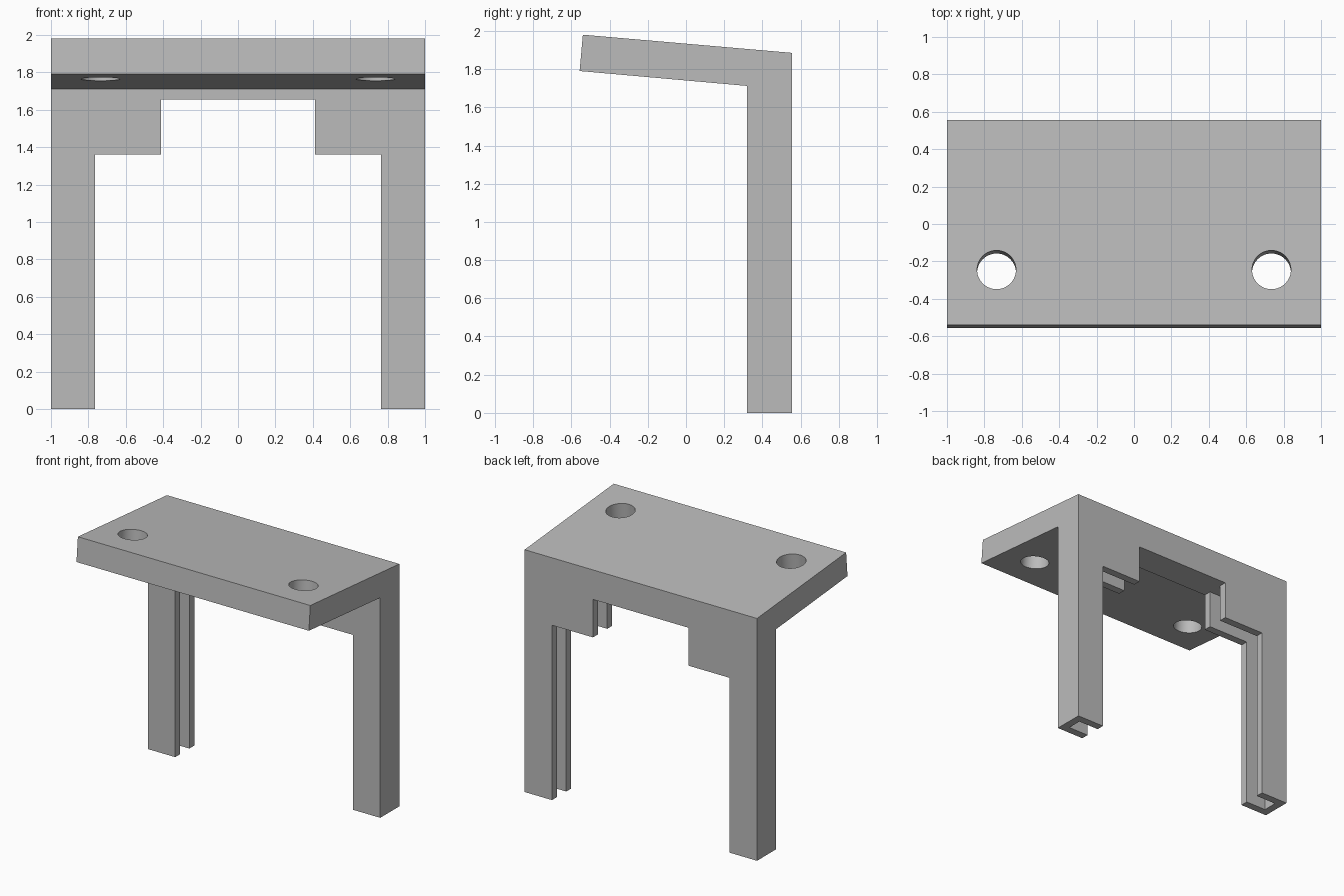
import bpy, bmesh, math
from mathutils import Vector, Matrix

cube = bpy.data.objects.get("Cube")
if cube:
    bpy.data.objects.remove(cube)

GREY = (0.5, 0.5, 0.5, 1)
mat = bpy.data.materials.new("light grey")
mat.use_nodes = True
mat.diffuse_color = GREY
mat.node_tree.nodes["Principled BSDF"].inputs["Base Color"].default_value = GREY


def add_object(name, bm):
    bmesh.ops.recalc_face_normals(bm, faces=bm.faces)
    mesh = bpy.data.meshes.new(name)
    bm.to_mesh(mesh)
    bm.free()
    mesh.materials.append(mat)
    obj = bpy.data.objects.new(name, mesh)
    bpy.context.collection.objects.link(obj)
    return obj


def prism(name, points, travel):
    """Extrude a closed outline along a vector."""
    bm = bmesh.new()
    face = bm.faces.new([bm.verts.new(p) for p in points])
    new = bmesh.ops.extrude_face_region(bm, geom=[face])["geom"]
    verts = [g for g in new if isinstance(g, bmesh.types.BMVert)]
    bmesh.ops.translate(bm, verts=verts, vec=travel)
    return add_object(name, bm)


def cut(target, cutter):
    cutter.hide_render = True
    mod = target.modifiers.new("cut", "BOOLEAN")
    mod.operation, mod.solver, mod.object = "DIFFERENCE", "EXACT", cutter
    bpy.context.view_layer.objects.active = target
    bpy.ops.object.modifier_apply(modifier=mod.name)
    bpy.data.objects.remove(cutter)


# Bracket body: upright wall with a tilted shelf, as a side profile
WALL_FRONT, WALL_BACK, LINTEL = 0.32, 0.555, 1.655
side = [(WALL_BACK, 0), (WALL_BACK, 1.885), (-0.54, 1.98),
        (-0.557, 1.79), (WALL_FRONT, 1.712), (WALL_FRONT, 0)]
bracket = prism("bracket", [(-1, y, z) for y, z in side], (2, 0, 0))

# Stepped doorway between the legs
half = [(0.765, -0.1), (0.765, 1.36), (0.412, 1.36), (0.412, LINTEL)]
outline = half + [(-x, z) for x, z in reversed(half)]
cut(bracket, prism("doorway_cutter", [(x, 0.2, z) for x, z in outline], (0, 0.5, 0)))

# Slot running inside the legs and up to the lintel
LIP = 0.06
slot_x, slot_y = 1 - LIP, WALL_FRONT + LIP
slot = [(-slot_x, slot_y, -0.1), (slot_x, slot_y, -0.1),
        (slot_x, slot_y, LINTEL), (-slot_x, slot_y, LINTEL)]
cut(bracket, prism("slot_cutter", slot, (0, WALL_BACK - WALL_FRONT - 2 * LIP, 0)))

# Screw holes square to the shelf
for x in (-0.735, 0.735):
    bm = bmesh.new()
    bmesh.ops.create_cone(bm, cap_ends=True, segments=64, radius1=0.104,
                          radius2=0.104, depth=0.6)
    bmesh.ops.transform(bm, verts=bm.verts, matrix=Matrix.Translation(
        (x, -0.253, 1.86)) @ Matrix.Rotation(math.radians(-5), 4, "X"))
    cut(bracket, add_object("hole_cutter", bm))

bpy.ops.object.select_all(action="DESELECT")
bracket.select_set(True)
bpy.context.view_layer.objects.active = bracket
bpy.ops.object.shade_smooth_by_angle(angle=math.radians(30))
